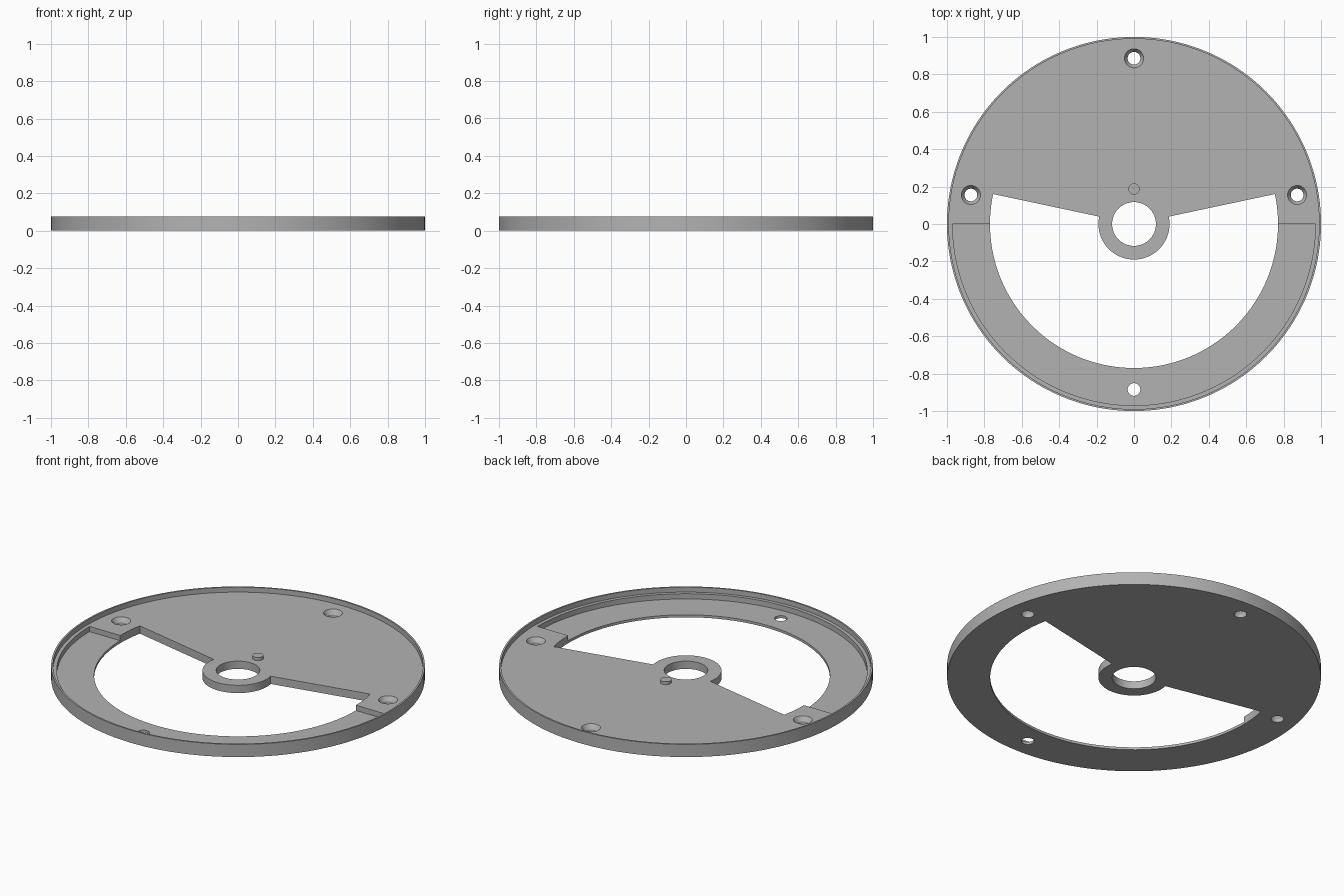
import bpy, bmesh, math

if "Cube" in bpy.data.objects:
    bpy.data.objects.remove(bpy.data.objects["Cube"])

TOP, PLATE, FLOOR = 0.075, 0.046, 0.015   # rim, plate and pocket heights

grey = bpy.data.materials.new("plain grey")
grey.diffuse_color = (0.45, 0.45, 0.45, 1)
grey.use_nodes = True
grey.node_tree.nodes["Principled BSDF"].inputs["Base Color"].default_value = grey.diffuse_color


def arc(r, a0, a1, n):
    return [(r * math.cos(math.radians(a0 + (a1 - a0) * i / n)),
             r * math.sin(math.radians(a0 + (a1 - a0) * i / n))) for i in range(n + 1)]


def finish(name, bm):
    bmesh.ops.recalc_face_normals(bm, faces=bm.faces)
    me = bpy.data.meshes.new(name)
    bm.to_mesh(me)
    bm.free()
    me.materials.append(grey)
    ob = bpy.data.objects.new(name, me)
    bpy.context.collection.objects.link(ob)
    return ob


def prism(name, outline, z0, z1):
    bm = bmesh.new()
    face = bm.faces.new([bm.verts.new((x, y, z0)) for x, y in outline])
    up = bmesh.ops.extrude_face_region(bm, geom=[face])["geom"]
    bmesh.ops.translate(bm, vec=(0, 0, z1 - z0),
                        verts=[v for v in up if isinstance(v, bmesh.types.BMVert)])
    return finish(name, bm)


def lathe(name, profile, x=0, y=0, n=48):
    """Closed solid of revolution from (radius, height) points, capped at both ends."""
    bm = bmesh.new()
    rings = [[bm.verts.new((x + r * math.cos(2 * math.pi * i / n),
                            y + r * math.sin(2 * math.pi * i / n), z)) for i in range(n)]
             for r, z in profile]
    for a, b in zip(rings, rings[1:]):
        for i in range(n):
            j = (i + 1) % n
            bm.faces.new((a[i], a[j], b[j], b[i]))
    bm.faces.new(rings[0])
    bm.faces.new(rings[-1])
    return finish(name, bm)


# dished disc with a thin raised rim
disc = lathe("disc_plate", [(1, 0), (1, TOP), (0.99, TOP), (0.99, PLATE)], n=160)

# cutters: sector window around the hub, then the lower half pocket
cutters = [
    prism("window_cutter", arc(0.77, 168, 372, 90) + arc(0.19, 12, -192, 48), -0.1, 0.2),
    prism("pocket_cutter", arc(0.97, 180, 360, 80) + arc(0.73, 360, 180, 80), FLOOR, 0.2),
    lathe("hub_bore_cutter", [(0.117, -0.1), (0.117, 0.2)], n=64),
    lathe("pocket_hole_cutter", [(0.034, -0.1), (0.034, 0.2)], 0, -0.885),
]
# countersunk screw holes
for x, y in ((0, 0.886), (0.872, 0.155), (-0.872, 0.155)):
    cutters.append(lathe("screw_hole_cutter",
                         [(0.034, -0.1), (0.034, 0.02), (0.051, PLATE), (0.051, 0.2)], x, y))

for c in cutters:
    c.hide_render = True
    c.hide_set(True)
    m = disc.modifiers.new(c.name, 'BOOLEAN')
    m.operation, m.solver, m.object = 'DIFFERENCE', 'EXACT', c

# bake the cuts and drop the cutters
bpy.context.view_layer.update()
baked = bpy.data.meshes.new_from_object(
    disc.evaluated_get(bpy.context.evaluated_depsgraph_get()))
disc.modifiers.clear()
disc.data = baked
for c in cutters:
    bpy.data.objects.remove(c)

# locating pin above the hub
pin = lathe("locating_pin", [(0.03, PLATE - 0.01), (0.03, 0.064)], 0, 0.187, 32)

for ob in (disc, pin):
    bpy.ops.object.select_all(action='DESELECT')
    ob.select_set(True)
    bpy.context.view_layer.objects.active = ob
    bpy.ops.object.shade_smooth_by_angle(angle=math.radians(30))
